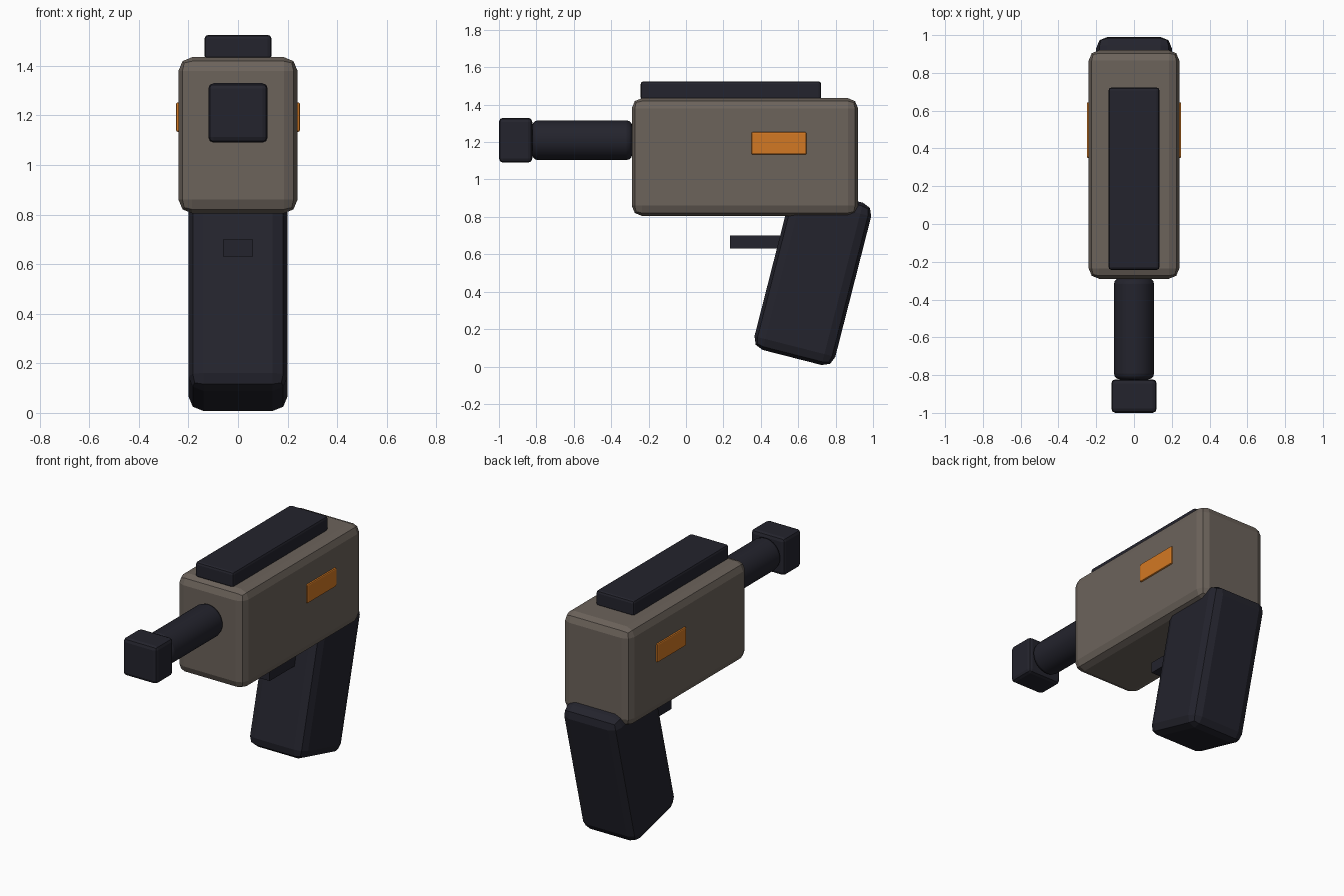
import bpy
import math

default = bpy.data.objects.get("Cube")
if default:
    bpy.data.objects.remove(default, do_unlink=True)


def material(name, rgb):
    mat = bpy.data.materials.new(name)
    mat.use_nodes = True
    color = (*rgb, 1)
    mat.diffuse_color = color
    mat.node_tree.nodes["Principled BSDF"].inputs["Base Color"].default_value = color
    return mat


TAUPE = material("warm grey casing", (0.15, 0.125, 0.105))
DARK = material("dark blue grey", (0.017, 0.017, 0.026))
ORANGE = material("orange accent", (0.65, 0.19, 0.017))


def finish(obj, name, mat, bevel, segments):
    obj.name = obj.data.name = name
    obj.data.materials.append(mat)
    if bevel:
        mod = obj.modifiers.new("rounded edges", "BEVEL")
        mod.width = bevel
        mod.segments = segments
        mod.limit_method = "ANGLE"
    return obj


def box(name, center, size, mat, bevel=0, segments=2, tilt=0):
    bpy.ops.mesh.primitive_cube_add(size=1, location=center)
    obj = bpy.context.object
    obj.scale = size
    bpy.ops.object.transform_apply(location=False, rotation=False, scale=True)
    obj.rotation_euler.x = tilt
    return finish(obj, name, mat, bevel, segments)


# Casing and the flat rail on top of it
box("body", (0, 0.315, 1.12), (0.48, 1.21, 0.63), TAUPE, 0.055)
box("top_rail", (0, 0.24, 1.475), (0.27, 0.965, 0.1), DARK, 0.015)

# Raked grip, sunk into the underside of the body
box("grip", (0, 0.678, 0.482), (0.4, 0.446, 0.895), DARK, 0.06, tilt=-0.25)
box("trigger", (0, 0.4, 0.665), (0.12, 0.33, 0.07), DARK)

# Round barrel with a square muzzle block
bpy.ops.mesh.primitive_cylinder_add(
    vertices=32, radius=0.106, depth=0.535,
    location=(0, -0.555, 1.21), rotation=(math.pi / 2, 0, 0))
finish(bpy.context.object, "barrel", DARK, 0.03, 3)
bpy.ops.object.shade_smooth_by_angle(angle=math.radians(35))
box("muzzle", (0, -0.911, 1.21), (0.24, 0.178, 0.24), DARK, 0.022)

# Accent panel on each side
for side, x in (("left", 0.24), ("right", -0.24)):
    box(f"accent_panel_{side}", (x, 0.497, 1.193), (0.02, 0.295, 0.12), ORANGE, 0.008)
